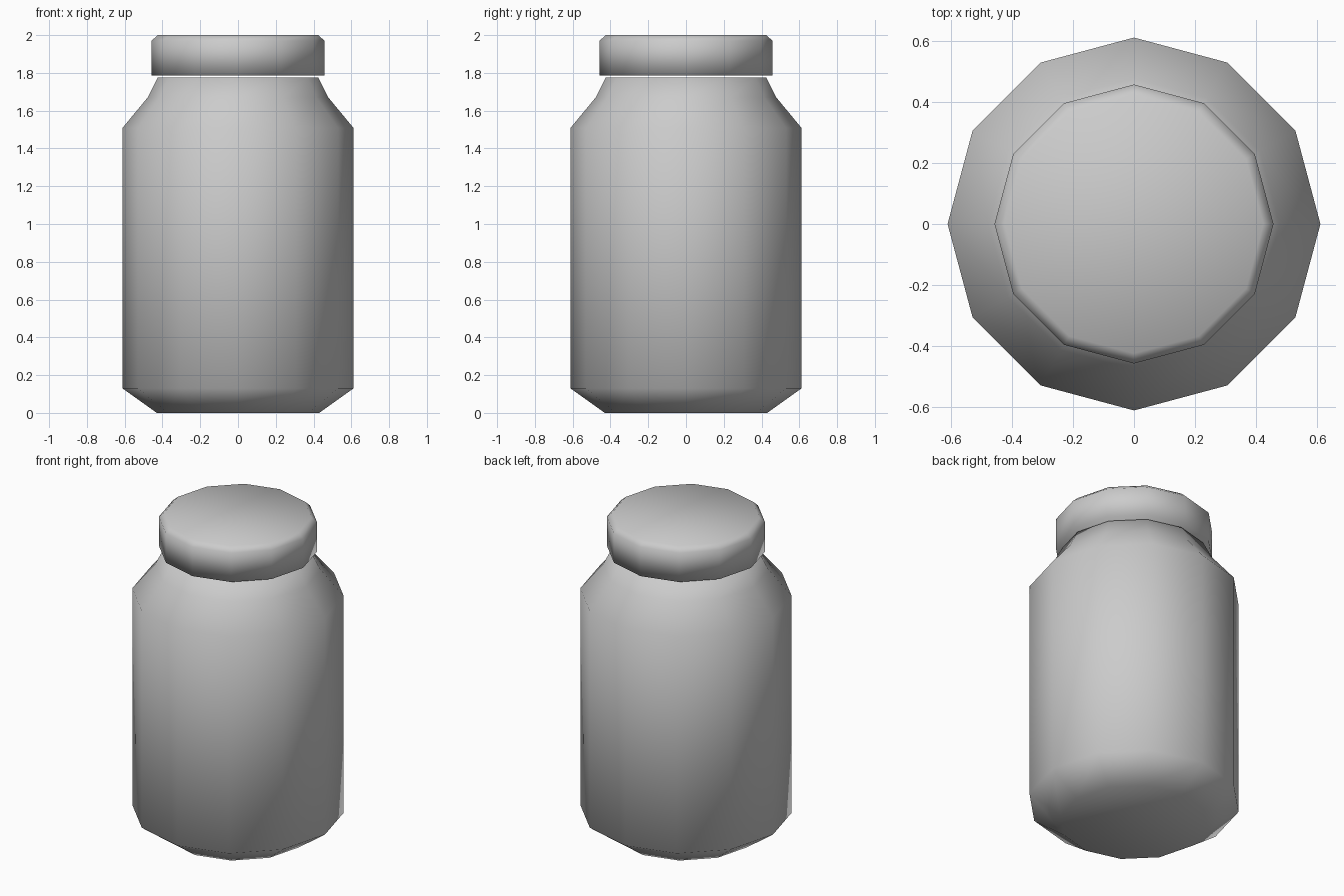
import bpy, bmesh
from math import cos, sin, tau

SIDES = 12

cube = bpy.data.objects.get("Cube")
if cube:
    bpy.data.objects.remove(cube, do_unlink=True)

grey = bpy.data.materials.new("plain_grey")
grey.use_nodes = True
grey.diffuse_color = (0.6, 0.6, 0.6, 1)
grey.node_tree.nodes["Principled BSDF"].inputs["Base Color"].default_value = (0.6, 0.6, 0.6, 1)


def turned_part(name, profile):
    """Closed, smooth-shaded solid turned from (radius, height) points."""
    bm = bmesh.new()
    rings = [[bm.verts.new((r * cos(tau * i / SIDES), r * sin(tau * i / SIDES), z))
              for i in range(SIDES)] for r, z in profile]
    for low, high in zip(rings, rings[1:]):
        for i in range(SIDES):
            j = (i + 1) % SIDES
            bm.faces.new((low[i], low[j], high[j], high[i]))
    bm.faces.new(rings[0][::-1])
    bm.faces.new(rings[-1])
    for face in bm.faces:
        face.smooth = True
    mesh = bpy.data.meshes.new(name)
    bm.to_mesh(mesh)
    bm.free()
    mesh.materials.append(grey)
    obj = bpy.data.objects.new(name, mesh)
    bpy.context.collection.objects.link(obj)
    return obj


# Jar with chamfered base and sloping shoulder
turned_part("jar_body", [(0.43, 0), (0.612, 0.13), (0.612, 1.508), (0.478, 1.67), (0.425, 1.775)])

# Lid floating just above the neck, with a narrow top chamfer
turned_part("jar_lid", [(0.458, 1.785), (0.458, 1.97), (0.425, 2.0)])
